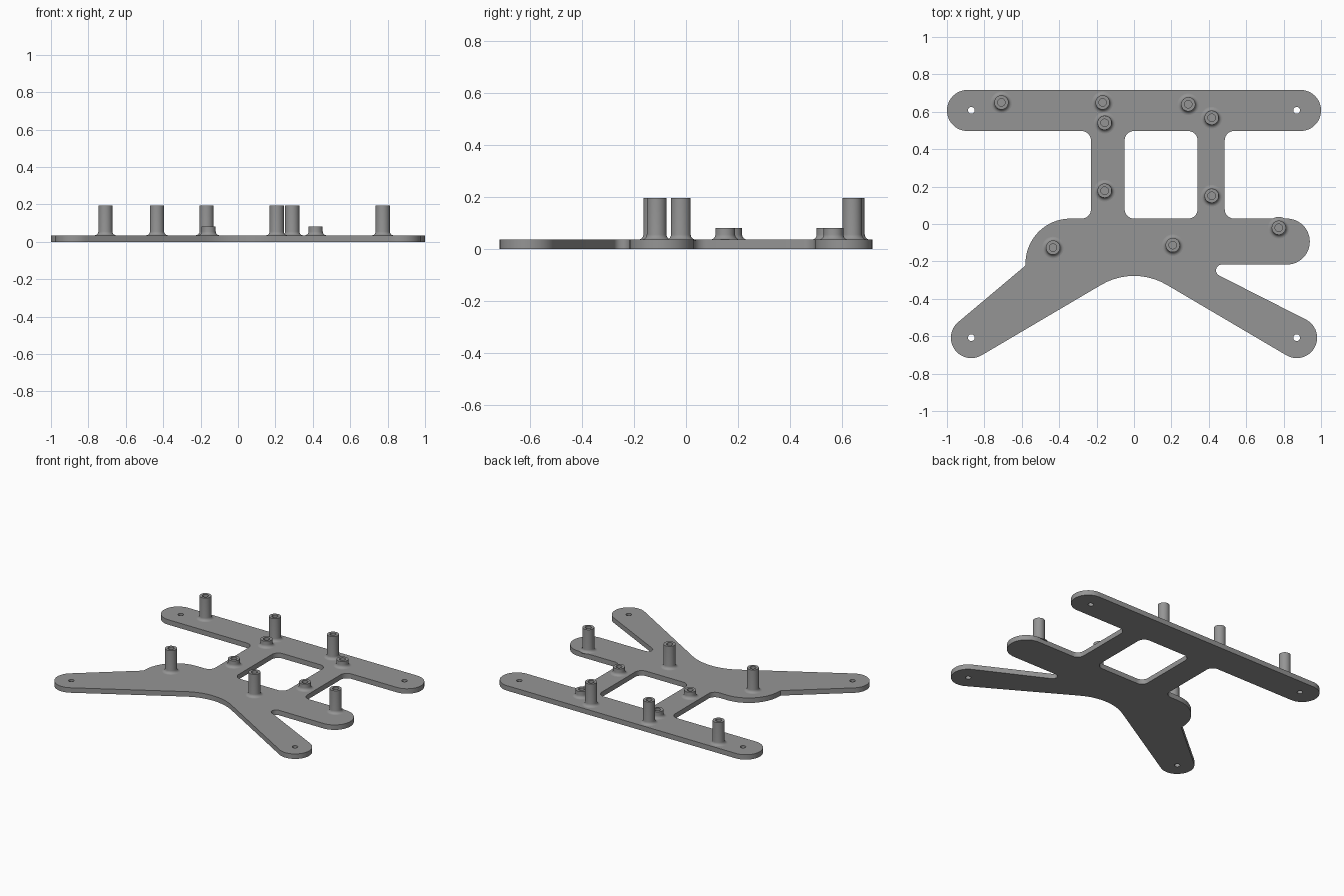
import bpy, bmesh, math
from mathutils import Vector

if "Cube" in bpy.data.objects:
    bpy.data.objects.remove(bpy.data.objects["Cube"])

THICK = 0.035
metal = bpy.data.materials.new("grey")
metal.diffuse_color = (0.3, 0.3, 0.3, 1)
metal.use_nodes = True
metal.node_tree.nodes["Principled BSDF"].inputs["Base Color"].default_value = metal.diffuse_color


def arc(cx, cy, r, a0, a1, n=16):
    """Points on an arc, angles in degrees."""
    angles = [math.radians(a0 + (a1 - a0) * i / n) for i in range(n + 1)]
    return [(cx + r * math.cos(a), cy + r * math.sin(a)) for a in angles]


def rounded(corners, n=10):
    """Outline from (x, y, radius) corners, each one filleted."""
    out = []
    for i, (x, y, r) in enumerate(corners):
        p = Vector((x, y))
        if r == 0:
            out.append((x, y))
            continue
        a = (Vector(corners[i - 1][:2]) - p).normalized()
        b = (Vector(corners[(i + 1) % len(corners)][:2]) - p).normalized()
        half = a.angle(b) / 2
        c = p + (a + b).normalized() * (r / math.sin(half))
        start = p + a * (r / math.tan(half)) - c
        end = p + b * (r / math.tan(half)) - c
        a0 = math.atan2(start.y, start.x)
        sweep = (math.atan2(end.y, end.x) - a0 + math.pi) % (2 * math.pi) - math.pi
        for k in range(n + 1):
            t = a0 + sweep * k / n
            out.append((c.x + r * math.cos(t), c.y + r * math.sin(t)))
    return out


def sharp(points):
    return [(x, y, 0) for x, y in points]


# Outline of the plate, counter-clockwise from the left foot
outline = rounded(
    sharp(arc(-0.87, -0.608, 0.109, 129.7, 300.4, 24))
    + [(0, -0.222, 0.346)]                                   # arch between the legs
    + sharp(arc(0.87, -0.608, 0.109, 239.6, 423.3, 24))
    + [(0.34, -0.217, 0.031)]                                # notch above right leg
    + sharp(arc(0.817, -0.094, 0.123, -90, 90, 24))          # right arm
    + [(0.485, 0.029, 0.05), (0.485, 0.497, 0.05)]
    + sharp(arc(0.89, 0.607, 0.11, -90, 90, 24))             # back bar
    + sharp(arc(-0.89, 0.607, 0.11, 90, 270, 24))
    + [(-0.23, 0.497, 0.05), (-0.23, 0.029, 0.05)]
    + sharp(arc(-0.34, -0.211, 0.24, 90, 180))               # left shoulder
    + [(-0.58, -0.222, 0)])
window = rounded([(-0.05, 0.029, 0.05), (0.34, 0.029, 0.05),
                  (0.34, 0.497, 0.05), (-0.05, 0.497, 0.05)])
holes = [arc(sx * 0.87, sy * 0.608, 0.018, 0, 345, 23) for sx in (-1, 1) for sy in (-1, 1)]

# Flat plate with window and mounting holes
curve = bpy.data.curves.new("plate", 'CURVE')
curve.dimensions = '2D'
curve.fill_mode = 'BOTH'
curve.extrude = THICK / 2
for loop in [outline, window] + holes:
    spline = curve.splines.new('POLY')
    spline.points.add(len(loop) - 1)
    for point, (x, y) in zip(spline.points, loop):
        point.co = (x, y, 0, 1)
    spline.use_cyclic_u = True
plate = bpy.data.objects.new("plate", curve)
bpy.context.collection.objects.link(plate)
plate.location.z = THICK / 2
bpy.context.view_layer.objects.active = plate
plate.select_set(True)
bpy.ops.object.convert(target='MESH')
plate = bpy.context.object
bm = bmesh.new()
bm.from_mesh(plate.data)
bmesh.ops.remove_doubles(bm, verts=bm.verts, dist=0.0002)
bmesh.ops.recalc_face_normals(bm, faces=bm.faces)
bm.to_mesh(plate.data)
bm.free()
plate.data.materials.clear()
plate.data.materials.append(metal)
bpy.ops.object.shade_smooth_by_angle(angle=math.radians(30))


def standoff(name, x, y, top):
    """Hollow post with a flared foot, turned around its axis."""
    flare = [(px, pz) for px, pz in arc(0.058, THICK + 0.02, 0.02, 270, 180, 6)]
    profile = [(0.058, THICK - 0.005)] + flare + [(0.038, top), (0.02, top),
                                                 (0.02, THICK + 0.003), (0, THICK + 0.003)]
    bm = bmesh.new()
    verts = [bm.verts.new((px, 0, pz)) for px, pz in profile]
    edges = [bm.edges.new(pair) for pair in zip(verts, verts[1:])]
    bmesh.ops.spin(bm, geom=verts + edges, cent=(0, 0, 0), axis=(0, 0, 1),
                   angle=2 * math.pi, steps=32)
    bmesh.ops.remove_doubles(bm, verts=bm.verts, dist=0.0001)
    bmesh.ops.holes_fill(bm, edges=bm.edges, sides=0)
    bmesh.ops.recalc_face_normals(bm, faces=bm.faces)
    mesh = bpy.data.meshes.new(name)
    bm.to_mesh(mesh)
    bm.free()
    mesh.materials.append(metal)
    obj = bpy.data.objects.new(name, mesh)
    obj.location = (x, y, 0)
    bpy.context.collection.objects.link(obj)
    bpy.ops.object.select_all(action='DESELECT')
    bpy.context.view_layer.objects.active = obj
    obj.select_set(True)
    bpy.ops.object.shade_smooth_by_angle(angle=math.radians(35))


# Tall posts, then low bosses on the struts
for x, y in [(-0.709, 0.65), (-0.168, 0.65), (0.29, 0.64),
             (-0.433, -0.126), (0.207, -0.113), (0.774, -0.02)]:
    standoff("tall_post", x, y, 0.195)
for x, y in [(-0.157, 0.541), (0.415, 0.568), (-0.157, 0.178), (0.415, 0.151)]:
    standoff("low_boss", x, y, 0.081)
